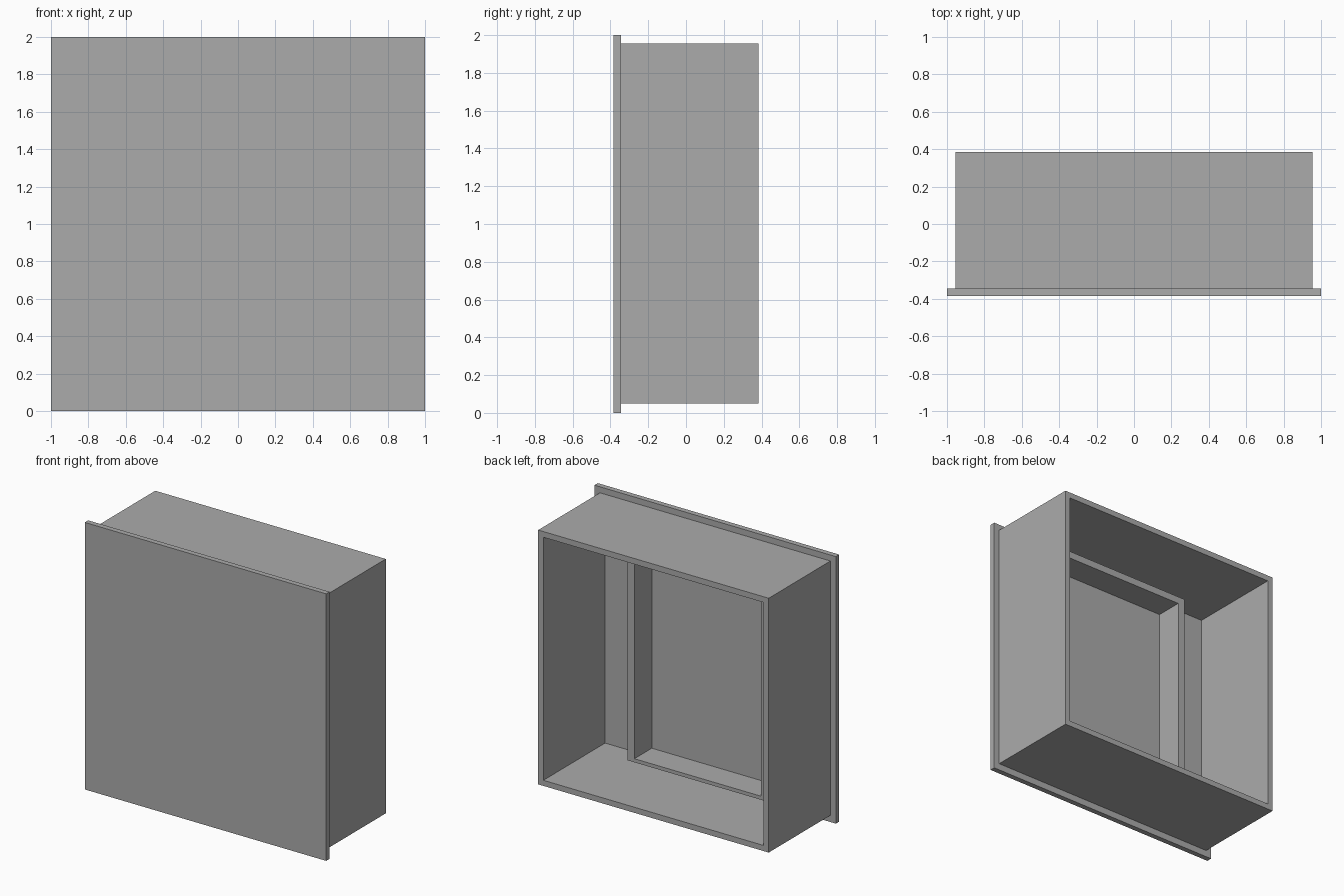
import bpy

cube = bpy.data.objects.get("Cube")
if cube:
    bpy.data.objects.remove(cube, do_unlink=True)

grey = bpy.data.materials.new("plain grey")
grey.use_nodes = True
colour = (0.41, 0.41, 0.41, 1)
grey.diffuse_color = colour
grey.node_tree.nodes["Principled BSDF"].inputs["Base Color"].default_value = colour


def add_mesh(name, verts, faces):
    mesh = bpy.data.meshes.new(name)
    mesh.from_pydata(verts, [], faces)
    mesh.materials.append(grey)
    obj = bpy.data.objects.new(name, mesh)
    bpy.context.collection.objects.link(obj)
    return obj


def frame(name, outer, inner, front, back):
    """Rectangular tube along y; outer and inner are (half width, bottom, top)."""
    verts = []
    for half, low, high in (outer, inner):
        for y in (front, back):
            verts += [(-half, y, low), (half, y, low), (half, y, high), (-half, y, high)]
    faces = []
    for i in range(4):
        j = (i + 1) % 4
        faces += [
            (i, i + 4, j + 4, j)[::-1],      # outside wall
            (i + 8, i + 12, j + 12, j + 8),  # inside wall
            (i, j, j + 8, i + 8),            # front rim
            (j + 4, i + 4, i + 12, j + 12),  # back rim
        ]
    return add_mesh(name, verts, faces)


# Wide flat panel closing the front
bpy.ops.mesh.primitive_cube_add(size=1, location=(0, -0.365, 1))
panel = bpy.context.object
panel.name = "front_panel"
panel.scale = (2, 0.04, 2)
panel.data.materials.append(grey)

# Deep outer casing, open at the back
frame("outer_casing", (0.955, 0.05, 1.955), (0.912, 0.092, 1.912), -0.345, 0.385)

# Shallow inner frame on the back of the panel
frame("inner_frame", (0.583, 0.13, 1.87), (0.525, 0.157, 1.816), -0.345, -0.139)
